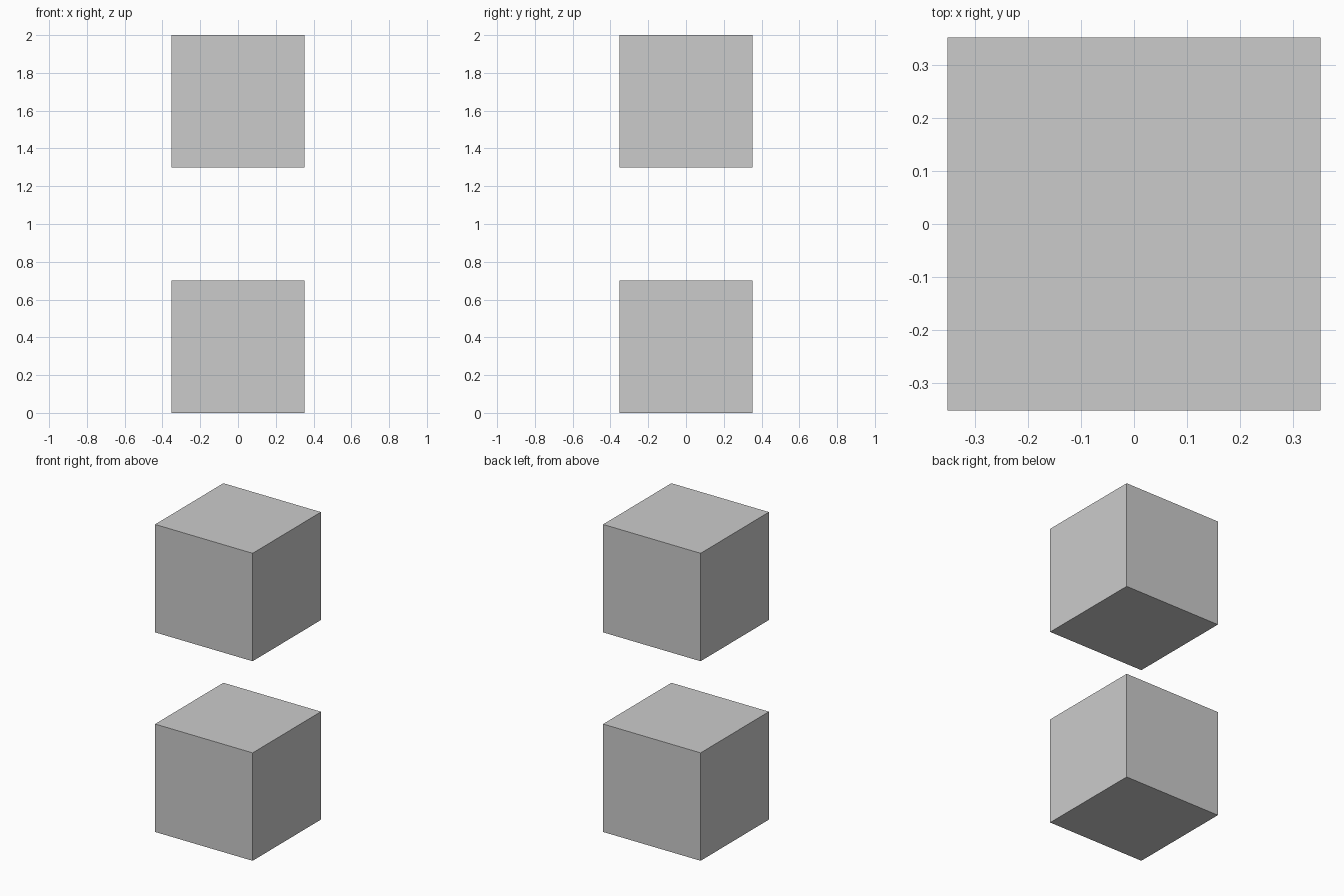
import bpy

if "Cube" in bpy.data.objects:
    bpy.data.objects.remove(bpy.data.objects["Cube"])

SIZE = 0.702    # edge length of each cube
HEIGHT = 2.0    # overall height


def add_cube(name, z):
    bpy.ops.mesh.primitive_cube_add(size=SIZE, location=(0, 0, z))
    bpy.context.object.name = name


# Two identical cubes, one floating above the other
add_cube("lower_cube", SIZE / 2)
add_cube("upper_cube", HEIGHT - SIZE / 2)
